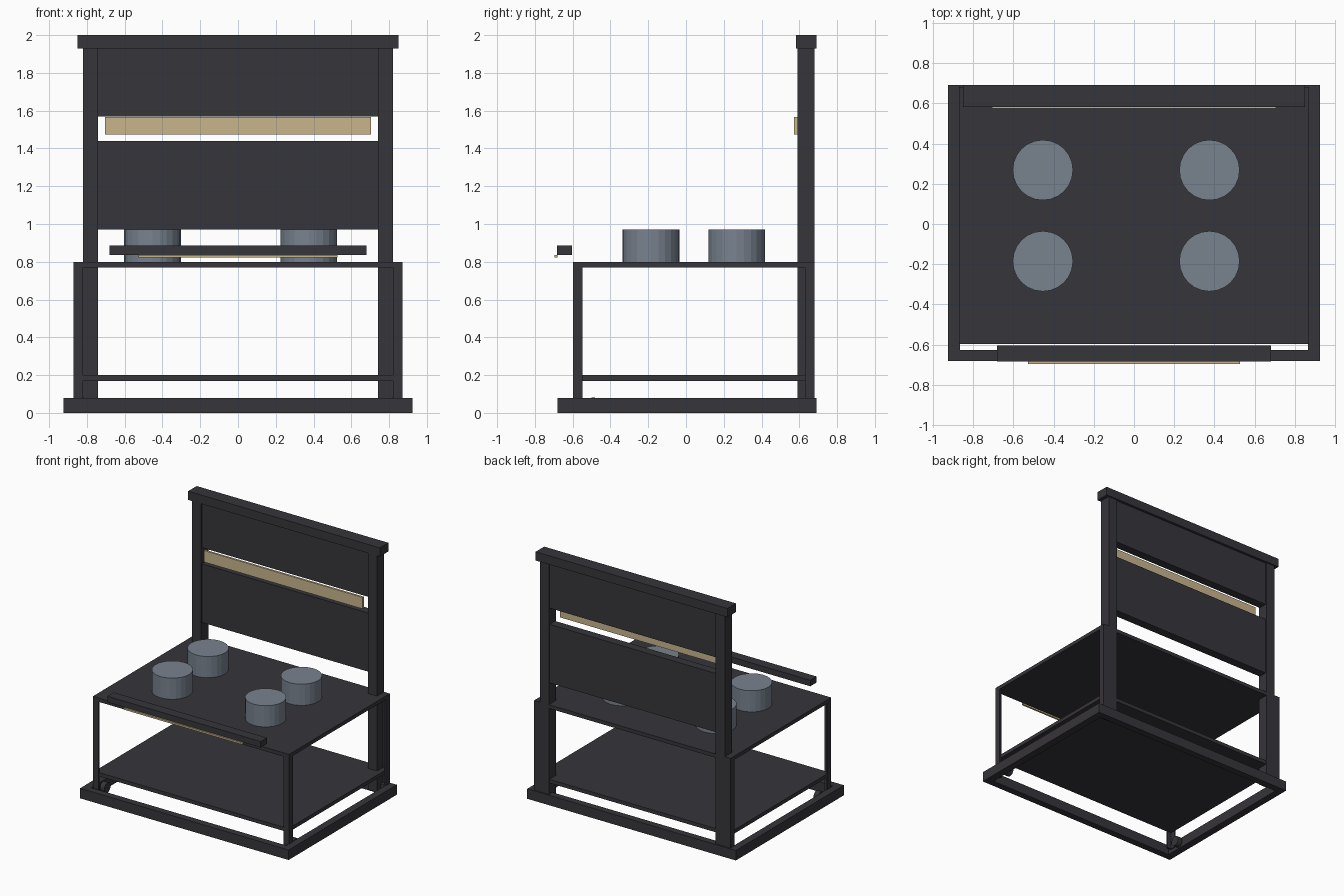
import bpy, bmesh, math

if "Cube" in bpy.data.objects:
    bpy.data.objects.remove(bpy.data.objects["Cube"])


def material(name, rgb):
    m = bpy.data.materials.new(name)
    m.diffuse_color = (*rgb, 1)
    m.use_nodes = True
    m.node_tree.nodes["Principled BSDF"].inputs["Base Color"].default_value = m.diffuse_color
    return m


CHARCOAL = material("charcoal", (0.037, 0.035, 0.043))
STEEL = material("blue_grey", (0.19, 0.225, 0.275))
TAN = material("tan", (0.58, 0.46, 0.26))


def finish(name, bm, mat):
    bmesh.ops.recalc_face_normals(bm, faces=bm.faces)
    me = bpy.data.meshes.new(name)
    bm.to_mesh(me)
    bm.free()
    me.materials.append(mat)
    ob = bpy.data.objects.new(name, me)
    bpy.context.collection.objects.link(ob)
    return ob


def box(name, x, y, z, mat=CHARCOAL):
    """Box from (min, max) pairs on each axis."""
    bm = bmesh.new()
    bmesh.ops.create_cube(bm, size=1)
    for v in bm.verts:
        v.co = [r[0] if c < 0 else r[1] for c, r in zip(v.co, (x, y, z))]
    return finish(name, bm, mat)


def prism(name, points, z, mat=CHARCOAL):
    """Outline in the ground plane extruded from z[0] to z[1]."""
    bm = bmesh.new()
    face = bm.faces.new([bm.verts.new((px, py, z[0])) for px, py in points])
    ext = bmesh.ops.extrude_face_region(bm, geom=[face])["geom"]
    verts = [g for g in ext if isinstance(g, bmesh.types.BMVert)]
    bmesh.ops.translate(bm, verts=verts, vec=(0, 0, z[1] - z[0]))
    return finish(name, bm, mat)


def cylinder(name, center, radius, depth, sides, mat=CHARCOAL, sideways=False):
    bm = bmesh.new()
    bmesh.ops.create_cone(bm, cap_ends=True, segments=sides, radius1=radius,
                          radius2=radius, depth=depth)
    ob = finish(name, bm, mat)
    ob.location = center
    if sideways:
        ob.rotation_euler.y = math.pi / 2
    return ob


# Base frame on the ground
box("base_front_rail", (-0.925, 0.925), (-0.68, -0.625), (0, 0.08))
box("base_back_rail", (-0.925, 0.925), (0.635, 0.69), (0, 0.08))
for side, s in (("left", -1), ("right", 1)):
    xs = sorted((s * 0.865, s * 0.925))
    box(f"base_{side}_rail", xs, (-0.625, 0.635), (0, 0.08))

# Shelf and table top
box("lower_shelf", (-0.86, 0.86), (-0.59, 0.675), (0.17, 0.2))
box("table_top", (-0.87, 0.87), (-0.597, 0.68), (0.77, 0.8))

# Angle-iron legs, corner edge facing outward
W, T = 0.05, 0.012
for side, s in (("left", -1), ("right", 1)):
    for end, t, y in (("front", -1, -0.597), ("back", 1, 0.68)):
        x = s * 0.87
        outline = [(0, 0), (W, 0), (W, T), (T, T), (T, W), (0, W)]
        prism(f"{end}_{side}_leg", [(x - s * a, y - t * b) for a, b in outline],
              (0.03, 0.77))
    # Small front wheel and tall rear post
    cylinder(f"{side}_wheel", (s * 0.835, -0.49, 0.042), 0.04, 0.04, 16,
             sideways=True)
    box(f"{side}_post", sorted((s * 0.74, s * 0.82)), (0.59, 0.68), (0.03, 1.93))

# Back board: cap, two panels and the tan strip in the gap
box("top_cap", (-0.85, 0.85), (0.582, 0.69), (1.93, 2.0))
box("upper_panel", (-0.74, 0.74), (0.6, 0.67), (1.57, 1.93))
box("lower_panel", (-0.74, 0.74), (0.6, 0.67), (0.97, 1.44))
box("back_strip", (-0.705, 0.705), (0.573, 0.59), (1.475, 1.567), TAN)

# Front bar with its thin strip
box("front_bar", (-0.68, 0.68), (-0.683, -0.603), (0.837, 0.885))
box("front_strip", (-0.527, 0.527), (-0.695, -0.68), (0.823, 0.837), TAN)

# Four round drums on the table top
for i, x in enumerate((-0.453, 0.375)):
    for j, y in enumerate((-0.185, 0.268)):
        cylinder(f"drum_{i}_{j}", (x, y, 0.885), 0.15, 0.17, 24, STEEL)
